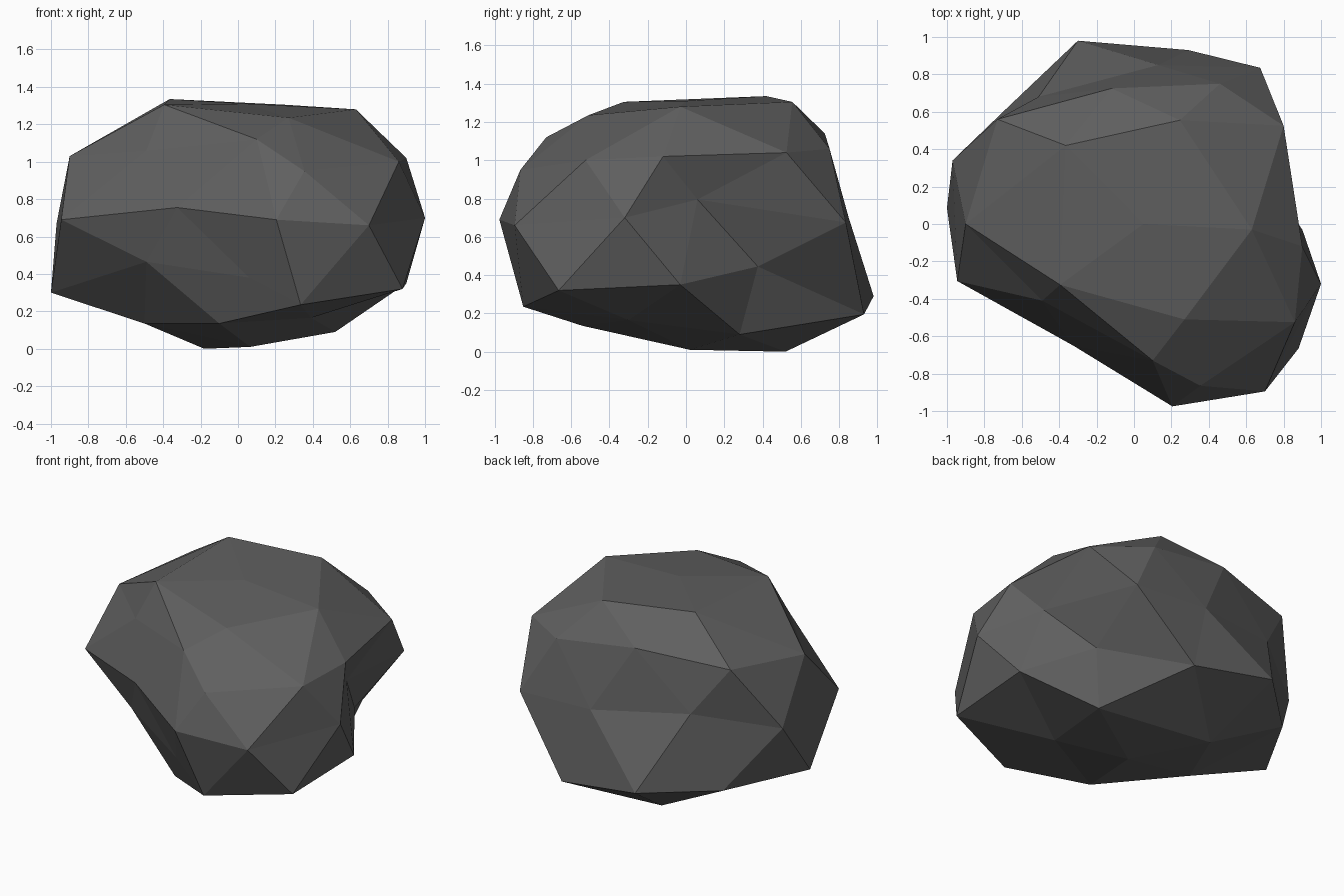
import bpy, bmesh, math

# Boulder: a 42-point icosphere whose rings are pushed to a rough rock outline.
# Each row is one ring, top to bottom, anticlockwise starting from +x.
RINGS = [
    # crown
    [(0.05, 0.0, 1.31)],
    [(.63, -.03, 1.28), (.245, .555, 1.305), (-.365, .42, 1.335), (-.395, -.325, 1.305), (.27, -.51, 1.235)],
    # shoulders
    [(.80, .525, 1.04), (-.12, .725, 1.14), (-.90, 0, 1.03), (.10, -.73, 1.12), (.86, -.525, 1.0)],
    [(.90, -.12, 1.02), (.46, .75, 1.06), (-.73, .56, 1.09), (-.49, -.41, 1.06), (.355, -.865, .95)],
    # waist
    [(.78, .06, .795), (.675, .835, .675), (.13, .85, .70), (-.51, .68, .775), (-.97, .34, .67),
     (-.945, -.305, .69), (-.325, -.65, .755), (.205, -.975, .69), (.70, -.895, .66), (1.0, -.32, .70)],
    # underside
    [(.62, .375, .445), (-.30, .98, .29), (-1.0, .085, .30), (.06, -.75, .38), (.88, -.665, .32)],
    [(.90, -.03, .35), (.29, .93, .195), (-.70, .60, .27), (-.49, -.455, .465), (.335, -.85, .235)],
    [(.52, .28, .09), (-.18, .52, 0), (-.50, -.06, .135), (-.10, -.54, .135), (.39, -.30, .165)],
    [(.065, .02, .01)],
]


def ring_order(v):
    """Sort sphere points by height, then by angle around z."""
    angle = 0 if math.hypot(v.co.x, v.co.y) < .01 else math.atan2(v.co.y, v.co.x)
    return (-round(v.co.z, 1), (angle + .1) % math.tau)


bm = bmesh.new()
bmesh.ops.create_icosphere(bm, subdivisions=2, radius=1)
points = [p for ring in RINGS for p in ring]
for v, p in zip(sorted(bm.verts, key=ring_order), points):
    v.co = p
bmesh.ops.recalc_face_normals(bm, faces=bm.faces)

mesh = bpy.data.meshes.new("boulder")
bm.to_mesh(mesh)
bm.free()

# Dark grey stone, flat faces
stone = bpy.data.materials.new("dark grey stone")
stone.diffuse_color = (.115, .115, .115, 1)
mesh.materials.append(stone)
bpy.context.collection.objects.link(bpy.data.objects.new("boulder", mesh))
